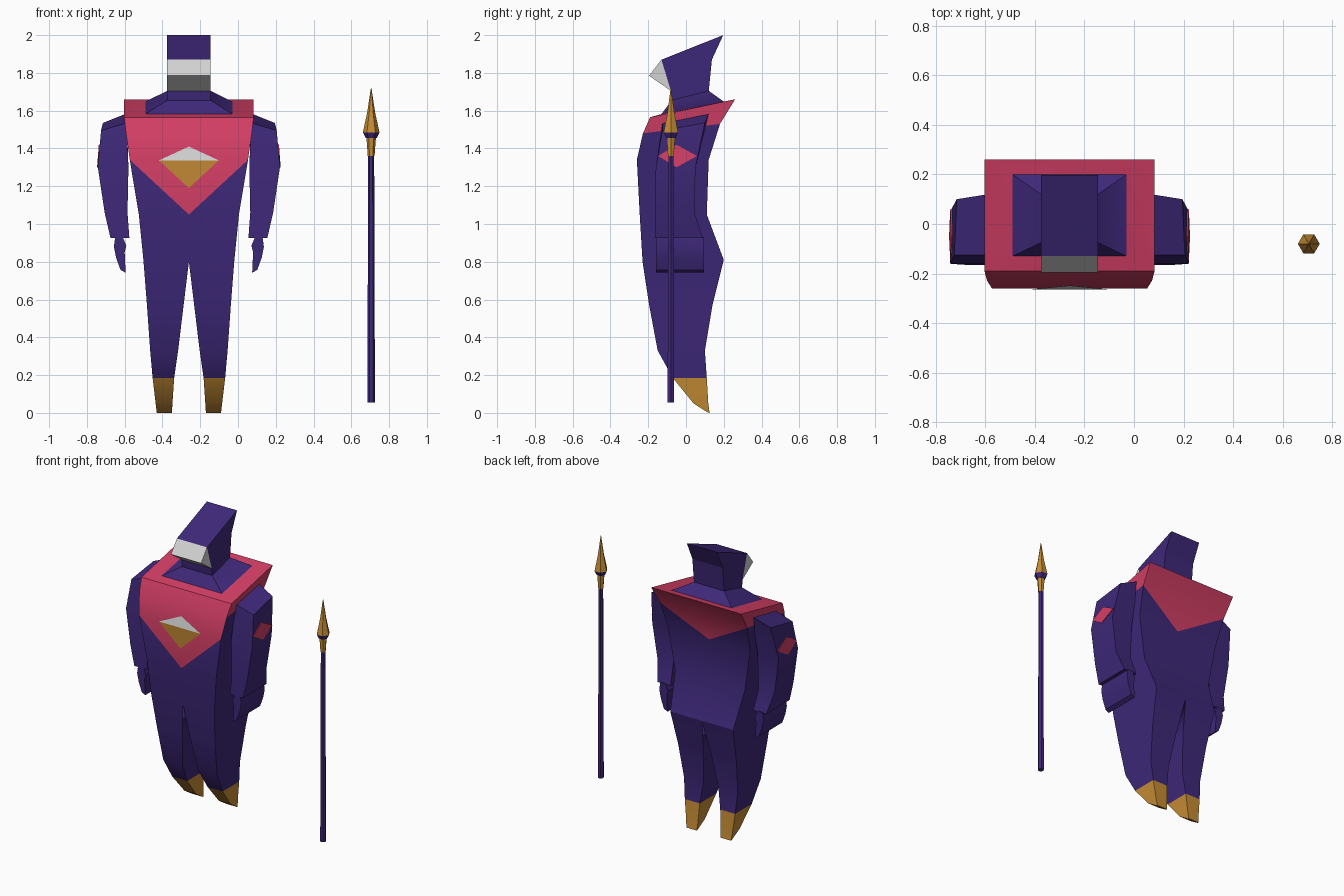
import bpy, bmesh, math

if "Cube" in bpy.data.objects:
    bpy.data.objects.remove(bpy.data.objects["Cube"], do_unlink=True)

CX = -0.26  # centre line of the figure


def material(name, rgb):
    m = bpy.data.materials.new(name)
    m.use_nodes = True
    m.diffuse_color = (*rgb, 1)
    bsdf = m.node_tree.nodes["Principled BSDF"]
    bsdf.inputs["Base Color"].default_value = (*rgb, 1)
    bsdf.inputs["Roughness"].default_value = 0.8
    return m


PURPLE, PINK, GOLD, WHITE = range(4)
MATS = [material("deep purple", (0.048, 0.021, 0.19)),
        material("crimson pink", (0.65, 0.048, 0.13)),
        material("gold", (0.56, 0.26, 0.035)),
        material("pale grey", (0.65, 0.65, 0.65))]


def build(name, verts, faces, colours, loc=(CX, 0, 0), mirror=False, fix=False, smooth=True):
    """Mesh object with one colour index per face."""
    me = bpy.data.meshes.new(name)
    me.from_pydata(verts, [], faces)
    for m in MATS:
        me.materials.append(m)
    for p, c in zip(me.polygons, colours):
        p.material_index = c
    if fix:
        bm = bmesh.new()
        bm.from_mesh(me)
        bmesh.ops.recalc_face_normals(bm, faces=bm.faces)
        bm.to_mesh(me)
        bm.free()
    ob = bpy.data.objects.new(name, me)
    ob.location = loc
    bpy.context.collection.objects.link(ob)
    if smooth:
        bpy.ops.object.select_all(action='DESELECT')
        ob.select_set(True)
        bpy.context.view_layer.objects.active = ob
        bpy.ops.object.shade_smooth_by_angle(angle=math.radians(30))
    if mirror:
        mod = ob.modifiers.new("Mirror", 'MIRROR')
        mod.use_axis[0] = True
        mod.merge_threshold = 0.0005
    return ob


def prism(name, profile, place, a, b, colour, **kw):
    """Extrude a closed 2D profile from a to b."""
    n = len(profile)
    verts = [place(p, d) for d in (a, b) for p in profile]
    faces = [list(range(n)), list(range(2 * n - 1, n - 1, -1))]
    faces += [[i, (i + 1) % n, n + (i + 1) % n, n + i] for i in range(n)]
    return build(name, verts, faces, [colour] * len(faces), fix=True, **kw)


# Body half, collar down to boots: inner x, outer x, front (y, z), back (y, z)
rings = [
    (0, .115, (-.075, 1.655), (.12, 1.705)),    # 0 neck base
    (0, .23, (-.13, 1.582), (.20, 1.648)),      # 1 collar inner edge
    (0, .343, (-.19, 1.565), (.26, 1.66)),      # 2 collar outer edge
    (0, .333, (-.228, 1.48), (.18, 1.53)),      # 3 under collar
    (0, .313, (-.26, 1.34), (.12, 1.34)),       # 4 chest
    (0, .265, (-.245, 1.05), (.11, 1.05)),      # 5 waist
    (0, .24, (-.23, .80), (.20, .81)),          # 6 crotch
    (.028, .222, (-.195, .57), (.14, .57)),     # 7 thigh
    (.057, .205, (-.15, .33), (.10, .33)),      # 8 shin
    (.078, .192, (-.07, .185), (.11, .185)),    # 9 boot top
    (.087, .176, (.04, .05), (.118, .05)),      # 10 toe
    (.09, .17, (.115, .002), (.125, 0)),        # 11 boot tip
]
verts = []
for xi, xo, (yf, zf), (yb, zb) in rings:
    verts += [(xi, yf, zf), (xo, yf, zf), (xo, yb, zb), (xi, yb, zb)]
faces, cols = [], []
for r in range(len(rings) - 1):
    a, b = 4 * r, 4 * r + 4
    for i in range(4 if r >= 6 else 3):         # legs also get an inner side
        j = (i + 1) % 4
        q = [a + i, b + i, b + j, a + j]
        if r == 4 and i == 0:                   # point of the bib on the chest
            faces += [[q[0], q[1], q[3]], [q[1], q[2], q[3]]]
            cols += [PINK, PURPLE]
        elif r == 3 and i == 2:                 # point of the bib on the back
            faces += [[q[0], q[2], q[3]], [q[0], q[1], q[2]]]
            cols += [PINK, PURPLE]
        else:
            faces.append(q)
            pink = r in (1, 2) or (r == 3 and i == 0)
            cols.append(PINK if pink else GOLD if r >= 9 else PURPLE)
last = 4 * (len(rings) - 1)
faces.append([last + 3, last + 2, last + 1, last])
cols.append(GOLD)
build("body", verts, faces, cols, mirror=True)

# Head and visor, extruded across x
side = lambda p, d: (d, p[0], p[1])
prism("head", [(-.075, 1.65), (-.08, 1.705), (-.13, 1.87), (.197, 2.0), (.137, 1.87),
               (.12, 1.70)], side, -.115, .115, PURPLE, smooth=False)
prism("visor", [(-.08, 1.705), (-.195, 1.785), (-.13, 1.87)], side, -.115, .115, WHITE,
      smooth=False)

# Chest emblem: pale upper and gold lower triangle lying on the bib
build("chest_emblem",
      [(-.158, -.264, 1.337), (.158, -.264, 1.337), (0, -.248, 1.41), (0, -.257, 1.19)],
      [[0, 1, 2], [0, 3, 1]], [WHITE, GOLD], smooth=False)

# Arms: inner front, outer front, outer back, inner back corners per ring
arm = [(.33, -.125, 1.535), (.465, -.125, 1.495), (.455, .10, 1.535), (.33, .12, 1.585)]
for z, xi, xo, yf, yb in [(1.30, .32, .482, -.16, .05), (1.06, .325, .446, -.163, .045),
                          (.925, .315, .415, -.165, .09)]:
    arm += [(xi, yf, z), (xo, yf, z), (xo, yb, z), (xi, yb, z)]
faces = [[0, 1, 2, 3], [15, 14, 13, 12]]
for a in (0, 4, 8):
    faces += [[a + i, a + 4 + i, a + 4 + (i + 1) % 4, a + (i + 1) % 4] for i in range(4)]
build("arms", arm, faces, [PURPLE] * len(faces), mirror=True)

# Hands
prism("hands", [(.35, .93), (.39, .93), (.397, .88), (.385, .82), (.362, .757), (.335, .742),
                (.34, .85), (.331, .885)],
      lambda p, d: (p[0], d, p[1]), -.16, .095, PURPLE, mirror=True)

# Arm badges: thin diamonds on the outer sides
prism("arm_badges", [(-.147, 1.36), (-.05, 1.30), (.058, 1.36), (-.05, 1.42)],
      lambda p, d: (.482 - .075 * (p[1] - 1.30) + d, p[0], p[1]), -.004, .004, PINK,
      mirror=True, smooth=False)

# Spear: hexagonal lathe of (radius, height), with a colour for each band
spear = [(.02, .055), (.016, 1.36), (.018, 1.36), (.025, 1.455), (.029, 1.455), (.044, 1.485),
         (.021, 1.59), (.0015, 1.72)]
bands = [PURPLE, GOLD, GOLD, PURPLE, PURPLE, GOLD, GOLD]
N = 6
verts = [(r * math.cos(i * math.tau / N), r * math.sin(i * math.tau / N), z)
         for r, z in spear for i in range(N)]
faces, cols = [list(range(N - 1, -1, -1))], [PURPLE]
for k, c in enumerate(bands):
    for i in range(N):
        j = (i + 1) % N
        faces.append([k * N + i, k * N + j, k * N + N + j, k * N + N + i])
        cols.append(c)
faces.append(list(range(len(verts) - N, len(verts))))
cols.append(GOLD)
build("spear", verts, faces, cols, loc=(.705, -.08, 0), smooth=False)
